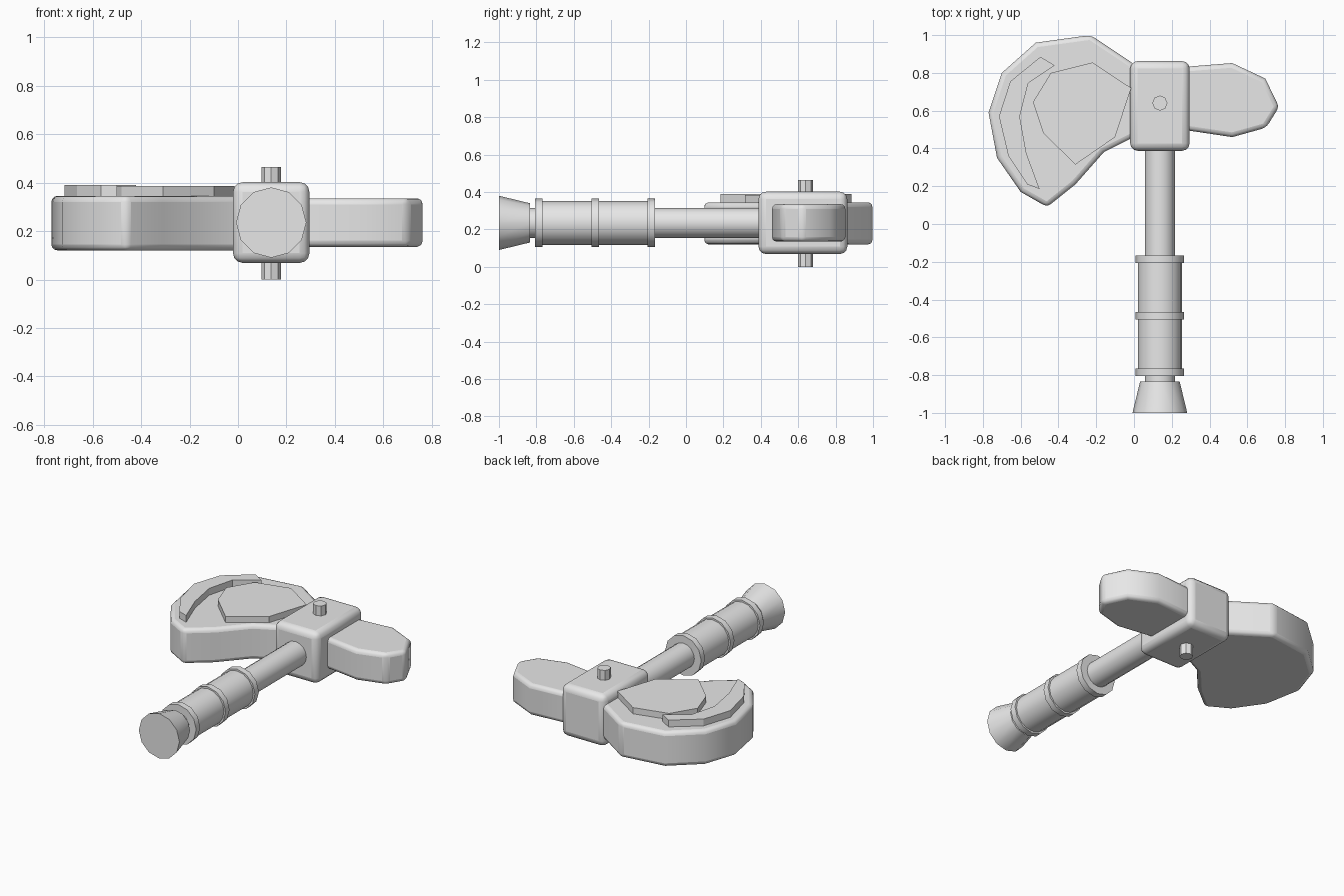
import bpy, bmesh, math
from mathutils import Matrix, Vector

cube = bpy.data.objects.get("Cube")
if cube:
    bpy.data.objects.remove(cube, do_unlink=True)

AXIS_X, AXIS_Z = 0.137, 0.235

grey = bpy.data.materials.new("plain grey")
grey.use_nodes = True
grey.diffuse_color = (0.8, 0.8, 0.8, 1)
grey.node_tree.nodes["Principled BSDF"].inputs["Base Color"].default_value = (0.8, 0.8, 0.8, 1)


def finish(name, bm, bevel=0, angle=None):
    """Turn a bmesh into an object, with optional rounded edges and smoothing."""
    bmesh.ops.recalc_face_normals(bm, faces=bm.faces)
    mesh = bpy.data.meshes.new(name)
    bm.to_mesh(mesh)
    bm.free()
    mesh.materials.append(grey)
    obj = bpy.data.objects.new(name, mesh)
    bpy.context.collection.objects.link(obj)
    if bevel:
        mod = obj.modifiers.new("rounded edges", 'BEVEL')
        mod.width, mod.segments, mod.limit_method = bevel, 3, 'ANGLE'
        mod.angle_limit = math.radians(40)
    if angle:
        bpy.ops.object.select_all(action='DESELECT')
        obj.select_set(True)
        bpy.context.view_layer.objects.active = obj
        bpy.ops.object.shade_smooth_by_angle(angle=math.radians(angle))
    return obj


def slab(name, outline, low, high, bevel=0, angle=None):
    """Extrude a flat outline upward from low to high."""
    bm = bmesh.new()
    face = bm.faces.new([bm.verts.new((x, y, low)) for x, y in outline])
    top = bmesh.ops.extrude_face_region(bm, geom=[face])["geom"]
    verts = [v for v in top if isinstance(v, bmesh.types.BMVert)]
    bmesh.ops.translate(bm, verts=verts, vec=(0, 0, high - low))
    return finish(name, bm, bevel, angle)


def rod(name, front, back, r_front, r_back, sides=12, angle=35):
    """Cylinder or cone along the handle axis between two y positions."""
    bm = bmesh.new()
    place = (Matrix.Translation((AXIS_X, (front + back) / 2, AXIS_Z))
             @ Matrix.Rotation(-math.pi / 2, 4, 'X'))
    bmesh.ops.create_cone(bm, cap_ends=True, segments=sides, radius1=r_front,
                          radius2=r_back, depth=back - front, matrix=place)
    return finish(name, bm, 0, angle)


# Handle, grip, grip rings and flared pommel
rod("handle", -0.84, 0.45, 0.08, 0.08, 16)
rod("grip", -0.79, -0.18, 0.117, 0.117, 16)
for i, y in enumerate((-0.786, -0.486, -0.187)):
    rod(f"grip_ring_{i + 1}", y - 0.02, y + 0.02, 0.129, 0.129)
rod("pommel", -1.0, -0.835, 0.145, 0.105)

# Head block
bm = bmesh.new()
bmesh.ops.create_cube(bm, size=1, matrix=Matrix.Translation((AXIS_X, 0.625, AXIS_Z))
                      @ Matrix.Diagonal((0.315, 0.475, 0.333, 1)))
finish("head_block", bm, 0.04, 40)

# Pin through the head
bm = bmesh.new()
bmesh.ops.create_cone(bm, cap_ends=True, segments=8, radius1=0.04, radius2=0.04, depth=0.465,
                      matrix=Matrix.Translation((AXIS_X, 0.64, 0.2325)))
finish("head_pin", bm)

# Broad blade and the blunt poll on the other side
blade = [(0.06, 0.80), (-0.02, 0.86), (-0.23, 1.0), (-0.52, 0.96), (-0.70, 0.80), (-0.77, 0.59),
         (-0.725, 0.35), (-0.60, 0.17), (-0.46, 0.09), (-0.31, 0.21), (-0.16, 0.38), (0.06, 0.49)]
slab("blade", blade, 0.12, 0.345, 0.025, 40)
poll = [(0.22, 0.828), (0.52, 0.852), (0.695, 0.77), (0.768, 0.62), (0.70, 0.51),
        (0.52, 0.46), (0.22, 0.505)]
slab("poll", poll, 0.135, 0.335, 0.025, 40)

# Raised plates on top of the blade
crescent = [(-0.42, 0.84), (-0.495, 0.885), (-0.655, 0.755), (-0.715, 0.57), (-0.665, 0.36),
            (-0.565, 0.21), (-0.50, 0.185), (-0.57, 0.375), (-0.605, 0.57), (-0.56, 0.745)]
slab("edge_plate", crescent, 0.335, 0.389)
centre = [(-0.22, 0.855), (-0.44, 0.80), (-0.535, 0.645), (-0.48, 0.48), (-0.31, 0.315),
          (-0.10, 0.46), (-0.015, 0.72)]
slab("centre_plate", centre, 0.335, 0.385)
